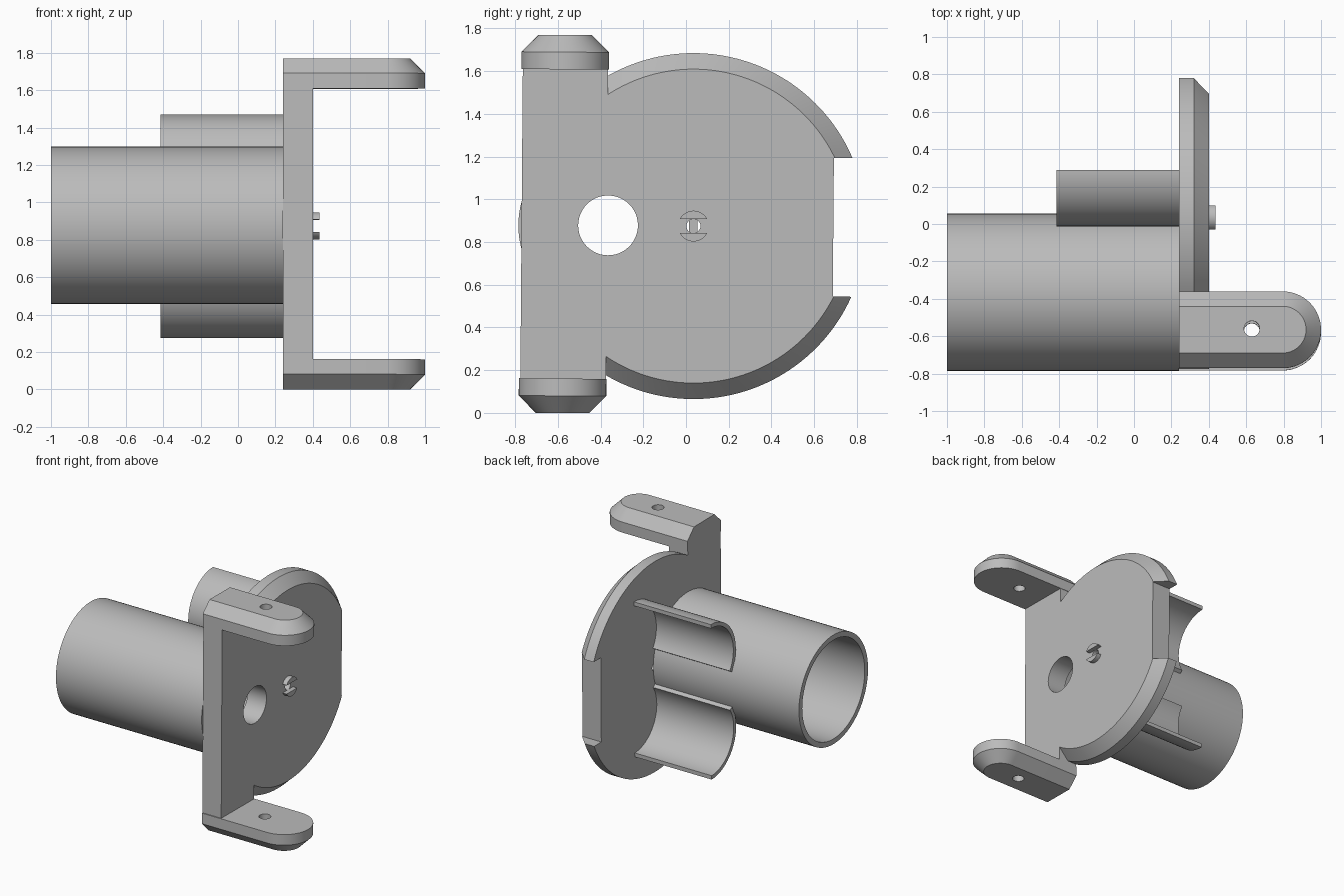
import bpy, bmesh
from math import sin, cos, acos, asin, pi, radians
from mathutils import Matrix, Vector

if "Cube" in bpy.data.objects:
    bpy.data.objects.remove(bpy.data.objects["Cube"])

grey = bpy.data.materials.new("plain_grey")
grey.use_nodes = True
colour = (0.5, 0.5, 0.5, 1)
grey.diffuse_color = colour
grey.node_tree.nodes["Principled BSDF"].inputs["Base Color"].default_value = colour

MID = 0.88                       # height of the symmetry plane
AXIS = (0.035, 0.875)            # disc centre (y, z)
BORE = (-0.365, 0.875)           # main tube centre (y, z)
BACK, STEP, FACE = 0.24, 0.32, 0.40   # plate depths along x
# the whole part leans very slightly about x
LEAN = (Matrix.Translation((0, 0, MID)) @ Matrix.Rotation(-0.008, 4, 'X')
        @ Matrix.Translation((0, 0, -MID)))


def arc(centre, r, a, b, n):
    return [(centre[0] + r * cos(a + (b - a) * i / n),
             centre[1] + r * sin(a + (b - a) * i / n)) for i in range(n + 1)]


def circle(centre, r, n=96):
    return arc(centre, r, 0, 2 * pi, n)[:-1]


def along_x(outline, x):
    return [(x, y, z) for y, z in outline]


def along_z(outline, z):
    return [(x, y, z) for x, y in outline]


def loft(name, sections, ring=False):
    """Skin matching sections; cap the ends, or join last to first."""
    bm = bmesh.new()
    loops = [[bm.verts.new(LEAN @ Vector(p)) for p in s] for s in sections]
    pairs = list(zip(loops, loops[1:])) + ([(loops[-1], loops[0])] if ring else [])
    for a, b in pairs:
        for i in range(len(a)):
            j = (i + 1) % len(a)
            bm.faces.new((a[i], a[j], b[j], b[i]))
    if not ring:
        bm.faces.new(loops[0])
        bm.faces.new(loops[-1])
    bmesh.ops.recalc_face_normals(bm, faces=bm.faces)
    mesh = bpy.data.meshes.new(name)
    bm.to_mesh(mesh)
    bm.free()
    mesh.materials.append(grey)
    obj = bpy.data.objects.new(name, mesh)
    bpy.context.collection.objects.link(obj)
    return obj


def activate(obj):
    bpy.ops.object.select_all(action='DESELECT')
    obj.select_set(True)
    bpy.context.view_layer.objects.active = obj


def drill(obj, cutter):
    mod = obj.modifiers.new("hole", 'BOOLEAN')
    mod.operation, mod.solver, mod.object = 'DIFFERENCE', 'EXACT', cutter
    activate(obj)
    bpy.ops.object.modifier_apply(modifier=mod.name)
    bpy.data.objects.remove(cutter)


def plate_outline(r):
    """Disc with a side notch, merged with the upright strip."""
    cy, cz = AXIS
    top = arc(AXIS, r, acos((-0.37 - cy) / r), asin(0.325 / r), 48)
    top = [(-0.77, 1.62), (-0.37, 1.62)] + top + [(0.69, cz + 0.325)]
    return top + [(y, 2 * cz - z) for y, z in reversed(top)]


parts = []

# mounting plate with chamfered disc edge
plate = loft("mounting_plate", [along_x(plate_outline(r), x) for r, x in
                                ((0.81, BACK), (0.81, STEP), (0.735, FACE))])
for centre, r in ((BORE, 0.14), (AXIS, 0.033)):
    drill(plate, loft("cutter", [along_x(circle(centre, r, 48), x) for x in (0, 0.6)]))
parts.append(plate)

# chamfered arms with round tips, mirrored top and bottom
def arm_outline(h):
    c = (0.795, -0.572)
    return [(BACK, c[1] - h)] + arc(c, h, -pi / 2, pi / 2, 32) + [(BACK, c[1] + h)]

for name, side in (("upper_arm", 1), ("lower_arm", -1)):
    arm = loft(name, [along_z(arm_outline(h), MID + side * z) for h, z in
                      ((0.205, 0.724), (0.205, 0.805), (0.125, 0.885))])
    drill(arm, loft("cutter", [along_z(circle((0.63, -0.567), 0.042, 32), MID + side * z)
                               for z in (0.6, 1.0)]))
    parts.append(arm)

# main tube, open at the far end
parts.append(loft("main_tube", [along_x(circle(BORE, r), x) for r, x in
                                ((0.42, -1), (0.42, BACK), (0.38, BACK), (0.38, -1))], ring=True))

# two curved cradle shells that run into the main tube
for name, side in (("upper_cradle", 1), ("lower_cradle", -1)):
    centre = (0.285, AXIS[1] + side * 0.298)
    a, b = side * pi / 2, side * radians(213)
    shell = arc(centre, 0.3, a, b, 40) + arc(centre, 0.27, b, a, 40)
    parts.append(loft(name, [along_x(shell, x) for x in (-0.415, BACK)]))

# pair of raised segments around the small centre hole
for name, side in (("upper_segment", 1), ("lower_segment", -1)):
    a = asin(0.033 / 0.072)
    outline = arc(AXIS, 0.072, side * a, side * (pi - a), 24)
    parts.append(loft(name, [along_x(outline, x) for x in (FACE, 0.435)]))

for part in parts:
    activate(part)
    bpy.ops.object.shade_smooth_by_angle(angle=radians(30))
